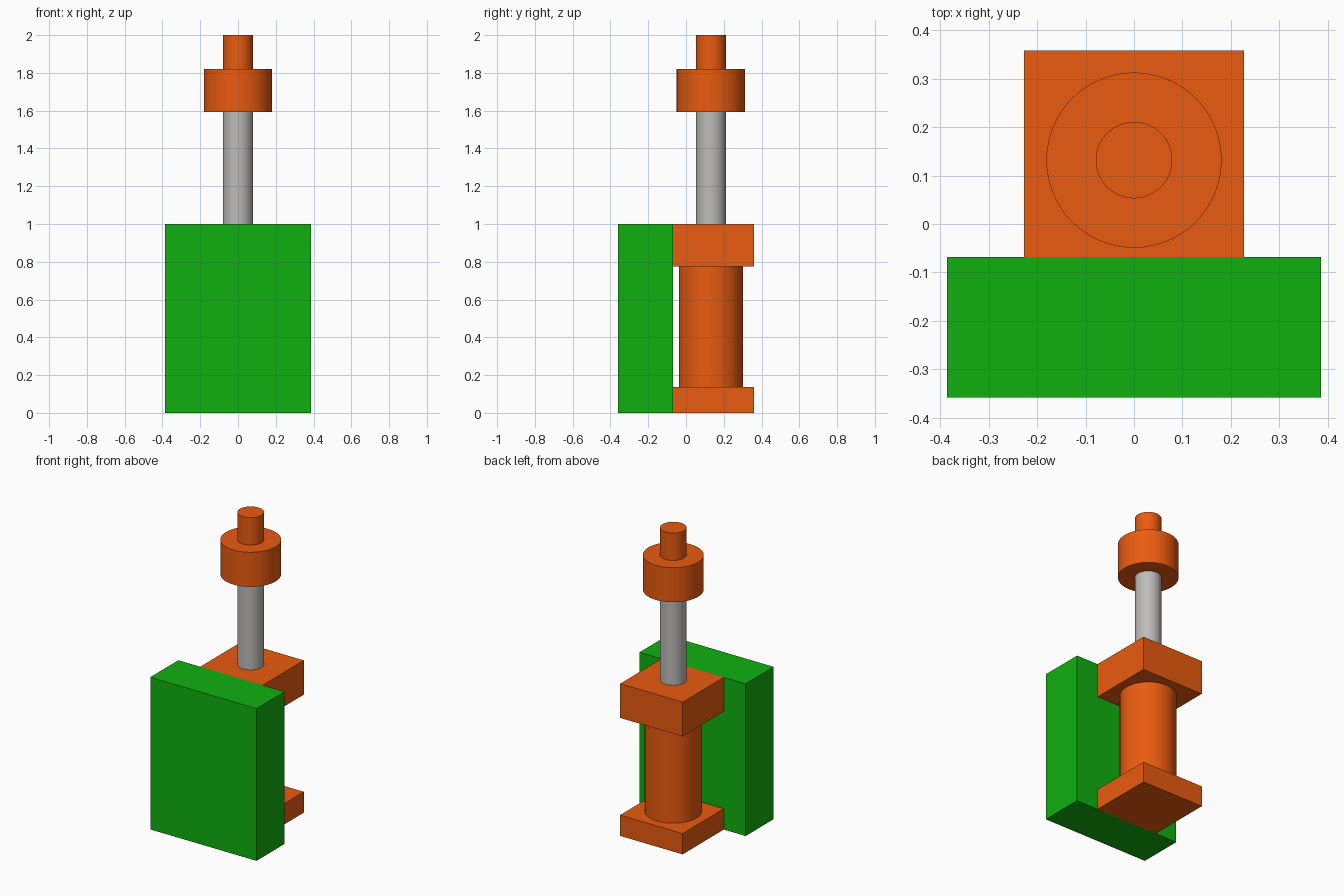
import bpy

if "Cube" in bpy.data.objects:
    bpy.data.objects.remove(bpy.data.objects["Cube"])

AXIS_Y = 0.132  # shared axis of the cylinder, rod and collar


def material(name, rgb):
    mat = bpy.data.materials.new(name)
    mat.diffuse_color = (*rgb, 1.0)
    mat.use_nodes = True
    mat.node_tree.nodes["Principled BSDF"].inputs["Base Color"].default_value = mat.diffuse_color
    return mat


orange = material("orange", (0.82, 0.105, 0.005))
green = material("green", (0.005, 0.434, 0.005))
steel = material("steel", (0.51, 0.50, 0.485))


def finish(name, mat):
    obj = bpy.context.object
    obj.name = name
    obj.data.materials.append(mat)
    return obj


def box(name, x_half, y0, y1, z0, z1, mat):
    bpy.ops.mesh.primitive_cube_add(size=1, location=(0, (y0 + y1) / 2, (z0 + z1) / 2))
    obj = finish(name, mat)
    obj.scale = (2 * x_half, y1 - y0, z1 - z0)
    bpy.ops.object.transform_apply(location=False, rotation=False, scale=True)
    return obj


def rod(name, radius, z0, z1, mat):
    bpy.ops.mesh.primitive_cylinder_add(vertices=64, radius=radius, depth=z1 - z0,
                                        location=(0, AXIS_Y, (z0 + z1) / 2))
    obj = finish(name, mat)
    bpy.ops.object.shade_smooth_by_angle()
    return obj


# Mounting block at the front
box("mounting_block", 0.386, -0.359, -0.068, 0.0, 1.0, green)

# Cylinder body between its two square end caps
box("lower_end_cap", 0.227, -0.068, 0.359, 0.0, 0.137, orange)
rod("cylinder_barrel", 0.170, 0.137, 0.775, orange)
box("upper_end_cap", 0.227, -0.068, 0.359, 0.775, 1.0, orange)

# Piston rod with collar and tip
rod("piston_rod", 0.079, 1.0, 1.593, steel)
rod("rod_collar", 0.181, 1.593, 1.82, orange)
rod("rod_tip", 0.079, 1.82, 2.0, orange)
